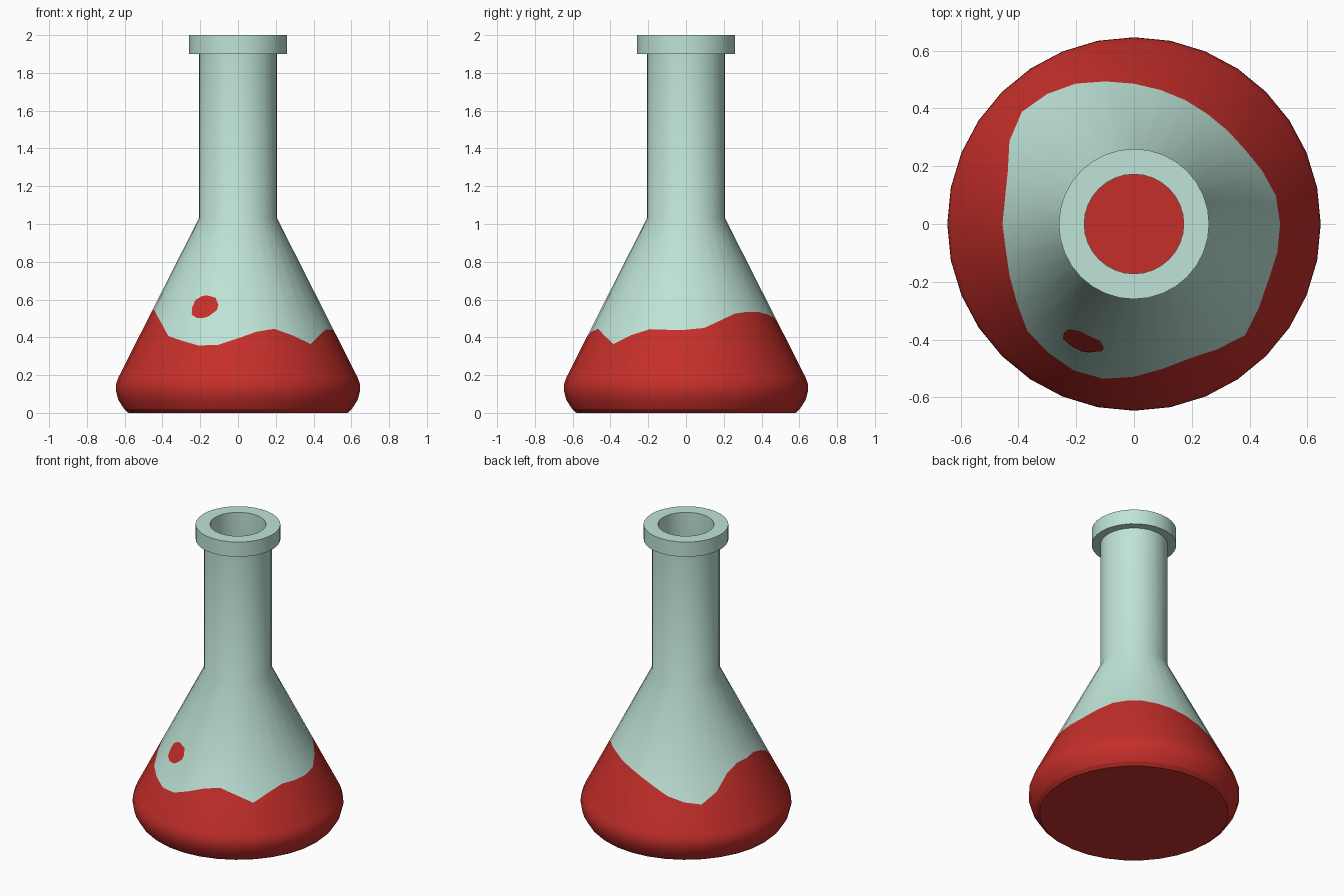
import bpy, bmesh
from math import sin, cos, pi, radians

if "Cube" in bpy.data.objects:
    bpy.data.objects.remove(bpy.data.objects["Cube"])

N = 32
NECK_R, NECK_Z, SLOPE = 0.207, 1.03, 0.506


def cone_r(z):
    return NECK_R + (NECK_Z - z) * SLOPE


def material(name, color):
    m = bpy.data.materials.new(name)
    m.diffuse_color = color
    m.use_nodes = True
    m.node_tree.nodes["Principled BSDF"].inputs["Base Color"].default_value = m.diffuse_color
    return m


glass = material("pale_glass", (0.52, 0.77, 0.68, 1))
red = material("red_liquid", (0.56, 0.028, 0.023, 1))


def finish(name, bm, mats):
    me = bpy.data.meshes.new(name)
    bm.to_mesh(me)
    bm.free()
    for m in mats:
        me.materials.append(m)
    ob = bpy.data.objects.new(name, me)
    bpy.context.collection.objects.link(ob)
    bpy.ops.object.select_all(action='DESELECT')
    ob.select_set(True)
    bpy.context.view_layer.objects.active = ob
    bpy.ops.object.shade_smooth_by_angle(angle=radians(30))
    return ob


def ring(bm, r, z):
    return [bm.verts.new((r * cos(2 * pi * k / N), r * sin(2 * pi * k / N), z))
            for k in range(N)]


def bridge(bm, a, b, mat):
    for k in range(N):
        j = (k + 1) % N
        bm.faces.new((a[k], a[j], b[j], b[k])).material_index = mat


# Flask body: outer wall, lip and inner wall; wavy colour line on the cone
wave = [.44, .45, .49, .525, .535, .535, .522, .505, .48, .445, .40, .37, .355, .415, .505, .54,
        .54, .545, .518, .475, .407, .382, .357, .36, .395, .43, .445, .41, .365, .412, .443, .44]
base = [(.58, 0), (.603, .02), (.634, .07), (.646, .115), (.645, .155), (cone_r(.19), .19)]
upper = [(NECK_R, NECK_Z), (NECK_R, 1.9), (.26, 1.9), (.26, 2.0), (.172, 2.0),
         (.172, 1.02), (.56, .2), (.56, .05)]

bm = bmesh.new()
rings = [ring(bm, r, z) for r, z in base]
line = [bm.verts.new((cone_r(z) * cos(2 * pi * k / N), cone_r(z) * sin(2 * pi * k / N), z))
        for k, z in enumerate(wave)]
rings.append(line)
rings += [ring(bm, r, z) for r, z in upper]
for i in range(len(rings) - 1):
    bridge(bm, rings[i], rings[i + 1], 1 if i < len(base) else 0)
bm.faces.new(rings[0][::-1]).material_index = 1
bm.faces.new(rings[-1]).material_index = 1
crease = set(rings[1])
for e in bm.edges:
    if all(v in crease for v in e.verts):
        e.smooth = False
finish("flask", bm, [glass, red])

# Red droplet spot lying on two facets of the cone, left and right of their shared edge
EDGE = radians(247.5)
HALF = pi / N
spot = {-1: [(0, .621), (-.020, .621), (-.038, .617), (-.070, .597), (-.080, .560),
             (-.075, .520), (-.040, .503), (0, .503)],
        1: [(0, .503), (.025, .510), (.066, .545), (.068, .572), (.045, .610), (0, .621)]}
bm = bmesh.new()
for side, pts in spot.items():
    mid = EDGE + side * HALF
    vs = []
    for u, z in pts:
        # u is the distance along the facet from the shared edge
        d = cone_r(z) * cos(HALF) + .003
        t = u - side * (cone_r(z) + .003) * sin(HALF)
        vs.append(bm.verts.new((d * cos(mid) - t * sin(mid), d * sin(mid) + t * cos(mid), z)))
    bm.faces.new(vs[::1])
bmesh.ops.remove_doubles(bm, verts=bm.verts, dist=.001)
bm.normal_update()
for f in bm.faces:
    c = f.calc_center_median()
    if f.normal.x * c.x + f.normal.y * c.y < 0:
        f.normal_flip()
finish("liquid_spot", bm, [red])
